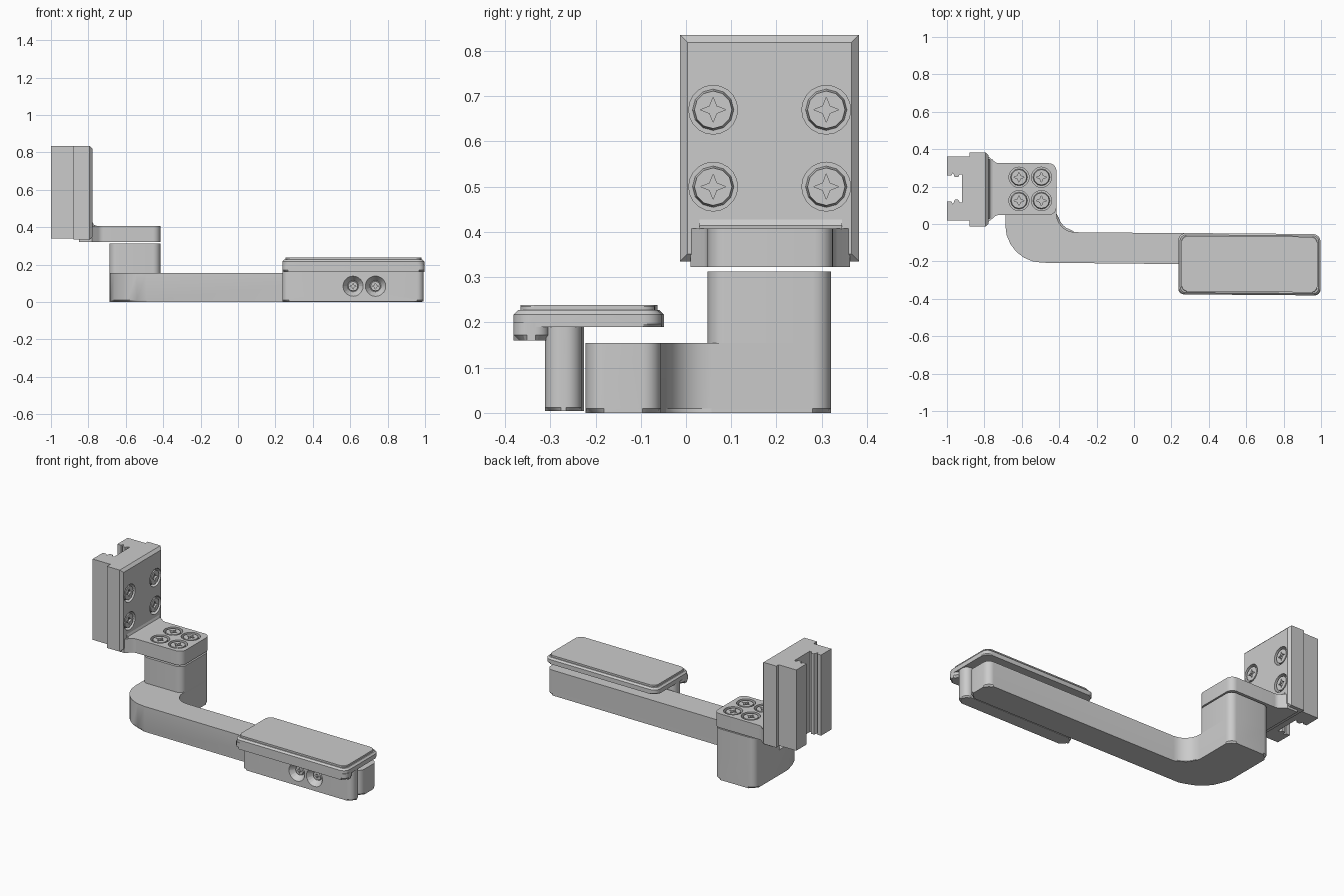
import bpy, bmesh
from math import sin, cos, pi
from mathutils import Vector, Matrix

if "Cube" in bpy.data.objects:
    bpy.data.objects.remove(bpy.data.objects["Cube"])


def rounded(corners, steps=6):
    """Outline from (u, v, radius) corners, each fillet drawn as an arc."""
    out = []
    n = len(corners)
    for i, (u, v, r) in enumerate(corners):
        p = Vector((u, v))
        if r == 0:
            out.append(p)
            continue
        a = (Vector(corners[i - 1][:2]) - p).normalized()
        b = (Vector(corners[(i + 1) % n][:2]) - p).normalized()
        half = a.angle(b) / 2
        centre = p + (a + b).normalized() * r / sin(half)
        start = p + a * (r * cos(half) / sin(half)) - centre
        end = p + b * (r * cos(half) / sin(half)) - centre
        sweep = start.angle_signed(end)
        for k in range(steps + 1):
            t = -sweep * k / steps
            out.append(centre + Vector((start.x * cos(t) - start.y * sin(t),
                                        start.x * sin(t) + start.y * cos(t))))
    return out


def finish(name, bm):
    bmesh.ops.recalc_face_normals(bm, faces=bm.faces)
    me = bpy.data.meshes.new(name)
    bm.to_mesh(me)
    bm.free()
    ob = bpy.data.objects.new(name, me)
    bpy.context.collection.objects.link(ob)
    return ob


def smooth(ob):
    bpy.ops.object.select_all(action='DESELECT')
    bpy.context.view_layer.objects.active = ob
    ob.select_set(True)
    bpy.ops.object.shade_smooth_by_angle(angle=0.5)


def prism(name, corners, lo, hi, axis='Z', low_bevel=0, high_bevel=0):
    """Outline extruded along Z (u=x, v=y) or X (u=y, v=z), with chamfered rims."""
    place = (lambda p, w: (p.x, p.y, w)) if axis == 'Z' else (lambda p, w: (w, p.x, p.y))
    bm = bmesh.new()
    pts = rounded(corners)
    bottom = [bm.verts.new(place(p, lo)) for p in pts]
    top = [bm.verts.new(place(p, hi)) for p in pts]
    caps = [bm.faces.new(bottom[::-1]), bm.faces.new(top)]
    for i in range(len(pts)):
        j = (i + 1) % len(pts)
        bm.faces.new((bottom[i], bottom[j], top[j], top[i]))
    rims = [list(f.edges) for f in caps]
    for rim, size in zip(rims, (low_bevel, high_bevel)):
        if size:
            bmesh.ops.bevel(bm, geom=rim, offset=size, segments=1, affect='EDGES')
    ob = finish(name, bm)
    smooth(ob)
    return ob


def rect(u0, u1, v0, v1, r=0, skew=0):
    return [(u0, v0 + skew, r), (u1, v0 - skew, r), (u1, v1 - skew, r), (u0, v1 + skew, r)]


def cone(name, r_low, r_high, lo, hi, sides, frame):
    bm = bmesh.new()
    bmesh.ops.create_cone(bm, cap_ends=True, segments=sides, radius1=r_low, radius2=r_high,
                          depth=hi - lo, matrix=frame @ Matrix.Translation((0, 0, (lo + hi) / 2)))
    return finish(name, bm)


def cut(ob, cutter):
    mod = ob.modifiers.new('cut', 'BOOLEAN')
    mod.operation = 'DIFFERENCE'
    mod.solver = 'EXACT'
    mod.object = cutter
    bpy.ops.object.select_all(action='DESELECT')
    bpy.context.view_layer.objects.active = ob
    ob.select_set(True)
    bpy.ops.object.modifier_apply(modifier=mod.name)
    bpy.data.objects.remove(cutter)


def screw(host, loc, normal, r_hole, r_floor, depth, r_head, head_top):
    """Sinks a hole into the host and seats a star-drive screw head in it."""
    frame = Matrix.Translation(loc) @ Vector(normal).to_track_quat('Z', 'Y').to_matrix().to_4x4()
    grow = r_hole + (r_hole - r_floor) * 0.02 / depth
    cut(host, cone('hole_cutter', r_floor, grow, -depth, 0.02, 20, frame))
    head = cone('screw_head', r_head, r_head * 0.9, -depth - 0.002, head_top, 12, frame)
    star = [(r * cos(i * pi / 4), r * sin(i * pi / 4), 0)
            for i in range(8) for r in [r_head * (0.6 if i % 2 == 0 else 0.24)]]
    driver = prism('star_cutter', star, head_top - 0.012, head_top + 0.02)
    driver.data.transform(frame)
    cut(head, driver)


# Slotted rail block at the back left
prism('rail_block', [(u, v, 0) for u, v in [
    (-.88, .36), (-1, .36), (-1, .26), (-.975, .26), (-.968, .275), (-.958, .25), (-.94, .25),
    (-.932, .265), (-.92, .265), (-.92, .115), (-.932, .115), (-.94, .13), (-.958, .13),
    (-.968, .105), (-.975, .12), (-1, .12), (-1, .02), (-.88, .02)]], .34, .835)

# Upright plate and shelf of the angle bracket
plate = prism('bracket_plate', rect(-.013, .382, .335, .835), -.88, -.777, 'X', 0, .016)
shelf = prism('bracket_shelf', [
    (-.415, .325, .04), (-.735, .325, .04), (-.78, .362, 0), (-.85, .362, 0),
    (-.85, .01, 0), (-.78, .01, 0), (-.735, .048, .04), (-.415, .048, .04)], .322, .408)
# Small fillet strip between plate and shelf
bm = bmesh.new()
ends = [[bm.verts.new((x, y, z)) for x, z in ((-.778, .407), (-.755, .407), (-.771, .414), (-.778, .43))]
        for y in (.03, .345)]
bm.faces.new(ends[0])
bm.faces.new(ends[1][::-1])
for i in range(4):
    j = (i + 1) % 4
    bm.faces.new((ends[0][i], ends[1][i], ends[1][j], ends[0][j]))
finish('bracket_fillet', bm)

# Curved arm and the column that carries the shelf
prism('arm', [(-.415, .32, .04), (-.688, .32, .04), (-.688, -.205, .2), (.985, -.222, .04),
              (.985, -.056, .04), (-.415, -.043, .1)], 0, .155, 'Z', .01)
prism('column', rect(-.688, -.415, .048, .32, .04), .155, .313)

# Clamp: side wall, front lip, top slab and raised pad
wall = prism('clamp_wall', rect(.237, .993, -.309, -.228, .035, .003), .004, .192, 'Z', .008)
prism('clamp_lip', rect(.237, .997, -.379, -.3, .03, .003), .16, .2, 'Z', .012)
prism('clamp_slab', rect(.237, .997, -.379, -.051, .04, .003), .19, .227, 'Z', .006, .01)
prism('clamp_pad', rect(.254, .98, -.363, -.066, .03, .003), .225, .238, 'Z', 0, .003)

# Screws in the plate, the shelf and the clamp wall
for y in (.06, .31):
    for z in (.5, .67):
        screw(plate, (-.777, y, z), (1, 0, 0), .054, .054, .03, .046, -.004)
for x in (-.615, -.495):
    for y in (.125, .25):
        screw(shelf, (x, y, .408), (0, 0, 1), .054, .054, .025, .046, -.003)
for x in (.615, .735):
    screw(wall, (x, -.309, .085), (0, -1, 0), .054, .03, .035, .028, -.024)

for ob in (plate, shelf, wall):
    smooth(ob)
